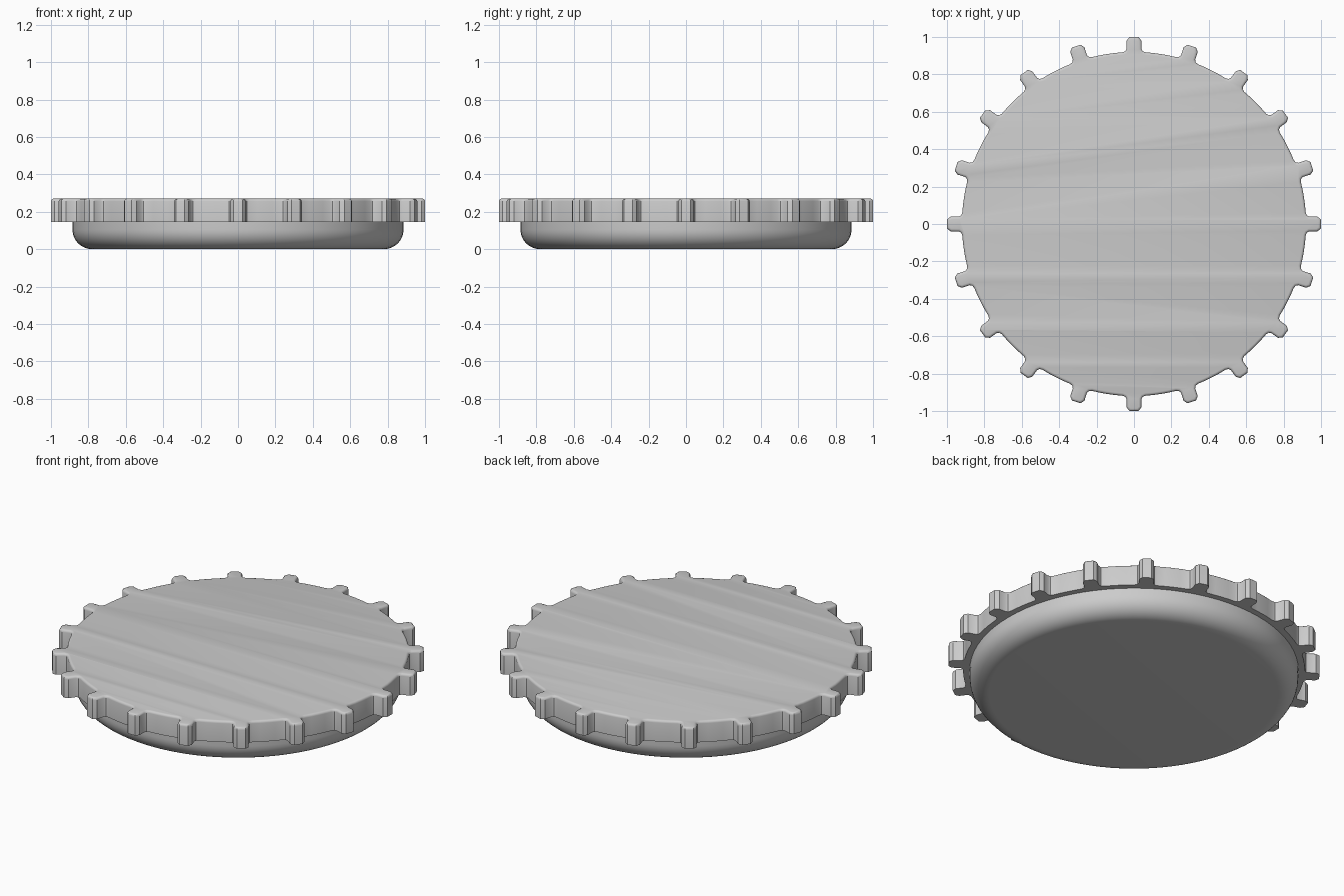
import bpy, bmesh, math

if "Cube" in bpy.data.objects:
    bpy.data.objects.remove(bpy.data.objects["Cube"])

TEETH = 20
RIM_Z, TOP_Z = 0.145, 0.27

grey = bpy.data.materials.new("light grey")
grey.use_nodes = True
colour = (0.6, 0.6, 0.6, 1)
grey.diffuse_color = colour
grey.node_tree.nodes["Principled BSDF"].inputs["Base Color"].default_value = colour


def finish(bm, name):
    bmesh.ops.recalc_face_normals(bm, faces=bm.faces)
    mesh = bpy.data.meshes.new(name)
    bm.to_mesh(mesh)
    bm.free()
    obj = bpy.data.objects.new(name, mesh)
    bpy.context.collection.objects.link(obj)
    mesh.materials.append(grey)
    bpy.ops.object.select_all(action="DESELECT")
    obj.select_set(True)
    bpy.context.view_layer.objects.active = obj
    bpy.ops.object.shade_smooth_by_angle(angle=math.radians(35))
    return obj


# Toothed lid: one tooth outline repeated around the rim
half_tooth = [(0.062, 0.918), (0.047, 0.924), (0.04, 0.936), (0.04, 0.98), (0.024, 1.0)]
tooth = [(-x, y) for x, y in half_tooth] + half_tooth[::-1]
pitch = 2 * math.pi / TEETH
edge_angle = math.atan2(*half_tooth[0])
bm = bmesh.new()
outline = []
for i in range(TEETH):
    a = i * pitch
    for x, y in tooth:
        outline.append((x * math.cos(a) + y * math.sin(a), y * math.cos(a) - x * math.sin(a)))
    for k in (1, 2, 3):
        b = a + edge_angle + (pitch - 2 * edge_angle) * k / 4
        outline.append((0.92 * math.sin(b), 0.92 * math.cos(b)))
base = bm.faces.new([bm.verts.new((x, y, RIM_Z)) for x, y in outline])
lid = bmesh.ops.extrude_face_region(bm, geom=[base], use_keep_orig=True)["geom"]
for v in lid:
    if isinstance(v, bmesh.types.BMVert):
        v.co.z = TOP_Z
bmesh.ops.recalc_face_normals(bm, faces=bm.faces)
top_edges = [e for e in bm.edges if all(v.co.z > TOP_Z - 0.001 for v in e.verts)]
bmesh.ops.bevel(bm, geom=top_edges, offset=0.014, segments=3, profile=0.5, affect="EDGES")
finish(bm, "toothed_lid")

# Shallow body with a rounded lower edge
R, FILLET, STEPS = 0.885, 0.105, 10
profile = [(R, RIM_Z + 0.01)]
for k in range(STEPS + 1):
    t = math.pi / 2 * k / STEPS
    profile.append((R - FILLET + FILLET * math.cos(t), FILLET - FILLET * math.sin(t)))
bm = bmesh.new()
rings = []
for r, z in profile:
    rings.append(bmesh.ops.create_circle(bm, segments=80, radius=r)["verts"])
    for v in rings[-1]:
        v.co.z = z
for a, b in zip(rings, rings[1:]):
    for i in range(len(a)):
        j = (i + 1) % len(a)
        bm.faces.new((a[i], a[j], b[j], b[i]))
bm.faces.new(rings[-1])
bm.faces.new(rings[0])
finish(bm, "rounded_body")
